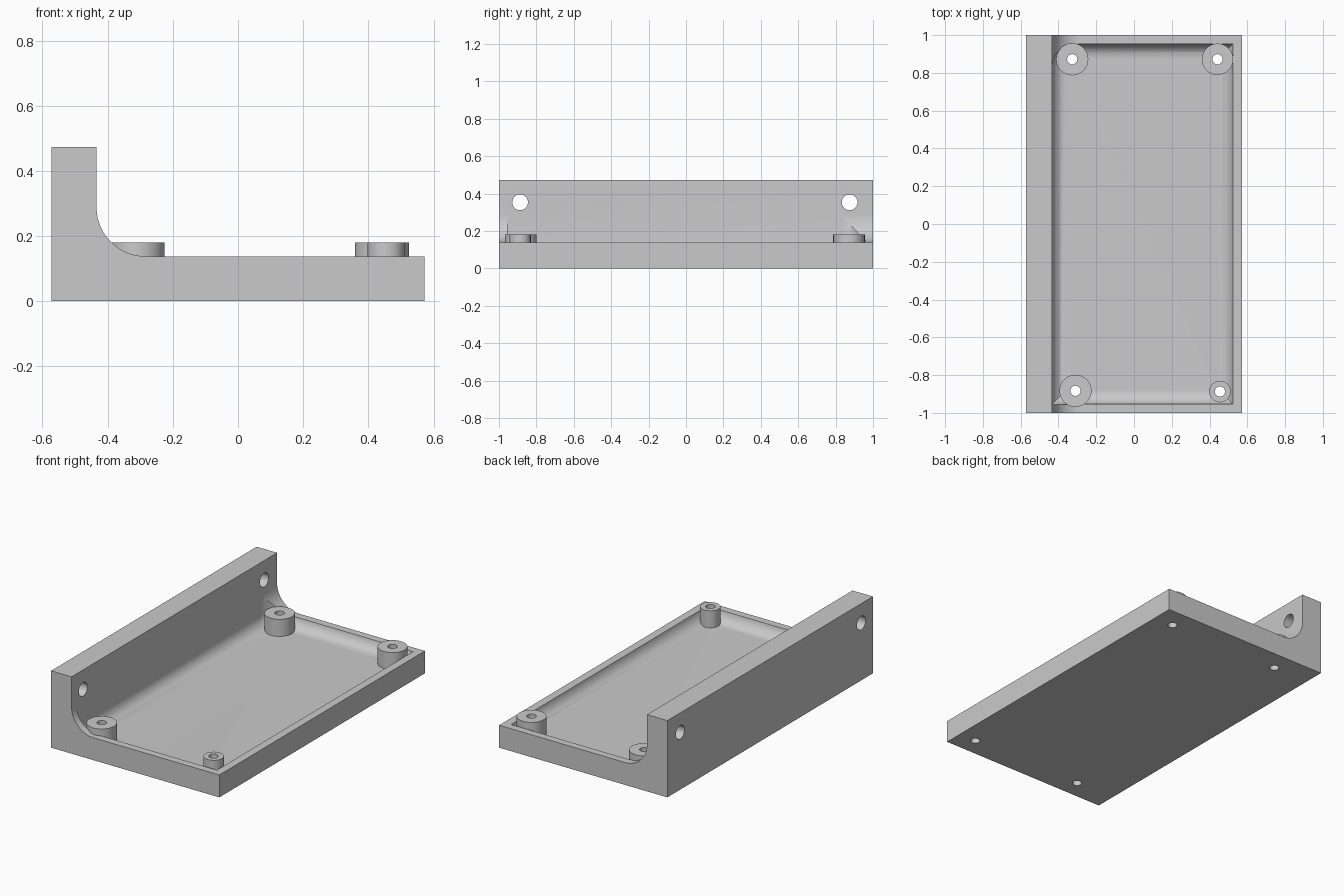
import bpy, bmesh, math
from mathutils import Matrix, Vector

cube = bpy.data.objects.get("Cube")
if cube:
    bpy.data.objects.remove(cube, do_unlink=True)

grey = bpy.data.materials.new("plain grey")
grey.use_nodes = True
colour = (0.59, 0.59, 0.59, 1)
grey.diffuse_color = colour
grey.node_tree.nodes["Principled BSDF"].inputs["Base Color"].default_value = colour


def make(name, bm):
    bmesh.ops.recalc_face_normals(bm, faces=bm.faces[:])
    mesh = bpy.data.meshes.new(name)
    bm.to_mesh(mesh)
    bm.free()
    mesh.materials.append(grey)
    obj = bpy.data.objects.new(name, mesh)
    bpy.context.collection.objects.link(obj)
    return obj


def cylinder(name, centre, radius, depth, axis="Z"):
    bm = bmesh.new()
    turn = Matrix.Rotation(math.pi / 2, 4, "Y") if axis == "X" else Matrix()
    bmesh.ops.create_cone(bm, cap_ends=True, segments=48, radius1=radius,
                          radius2=radius, depth=depth,
                          matrix=Matrix.Translation(centre) @ turn)
    return make(name, bm)


def cut(obj, cutters):
    for cutter in cutters:
        cutter.hide_render = True
        mod = obj.modifiers.new("cut", "BOOLEAN")
        mod.operation = "DIFFERENCE"
        mod.solver = "EXACT"
        mod.object = cutter
    bpy.context.view_layer.objects.active = obj
    for mod in list(obj.modifiers):
        bpy.ops.object.modifier_apply(modifier=mod.name)


# Main dimensions
HALF_X, WALL_X, LENGTH = 0.573, -0.434, 2.0
BASE_Z, TOP_Z, FLOOR_Z, FILLET = 0.138, 0.473, 0.075, 0.15

# L-shaped bracket: filleted profile extruded along y
profile = [(-HALF_X, 0), (HALF_X, 0), (HALF_X, BASE_Z)]
for i in range(17):
    a = math.pi / 2 * i / 16
    profile.append((WALL_X + FILLET * (1 - math.sin(a)),
                    BASE_Z + FILLET * (1 - math.cos(a))))
profile += [(WALL_X, TOP_Z), (-HALF_X, TOP_Z)]
bm = bmesh.new()
face = bm.faces.new([bm.verts.new((x, -LENGTH / 2, z)) for x, z in profile])
extruded = bmesh.ops.extrude_face_region(bm, geom=[face])["geom"]
bmesh.ops.translate(bm, vec=(0, LENGTH, 0),
                    verts=[v for v in extruded if isinstance(v, bmesh.types.BMVert)])
bracket = make("bracket", bm)

# Pocket cutter: one rounded upright corner, rounded floor edges
bm = bmesh.new()
low, high = Vector((WALL_X, -0.955, FLOOR_Z)), Vector((0.525, 0.955, 0.6))
bmesh.ops.create_cube(bm, size=1, matrix=Matrix.Translation((low + high) / 2)
                      @ Matrix.Diagonal((high - low).to_4d()))
corner = [e for e in bm.edges
          if all(v.co.x < 0 and v.co.y > 0 for v in e.verts)]
bmesh.ops.bevel(bm, geom=corner, offset=0.125, segments=12,
                profile=0.5, affect="EDGES")
floor_edges = [e for e in bm.edges
               if all(v.co.z < FLOOR_Z + 0.001 for v in e.verts)]
bmesh.ops.bevel(bm, geom=floor_edges, offset=0.075, segments=10,
                profile=0.5, affect="EDGES")
pocket = make("pocket_cutter", bm)

# Screw bosses: centre and radius
bosses = {
    "back_right_boss": (-0.327, 0.872, 0.085),
    "back_left_boss": (0.442, 0.872, 0.083),
    "front_right_boss": (-0.31, -0.883, 0.085),
    "front_left_boss": (0.455, -0.887, 0.057),
}
parts, bores = [bracket], []
for name, (x, y, r) in bosses.items():
    bottom, top = FLOOR_Z - 0.02, 0.18
    boss = cylinder(name, (x, y, (bottom + top) / 2), r, top - bottom)
    bore = cylinder(name + "_bore", (x, y, 0.1), 0.027, 0.4)
    cut(boss, [bore])
    parts.append(boss)
    bores.append(bore)

# Mounting holes through the upright wall
wall_bores = [cylinder("wall_bore", (-0.5, y, 0.353), 0.042, 0.3, "X")
              for y in (-0.887, 0.875)]
cut(bracket, [pocket] + bores + wall_bores)

for helper in [pocket] + bores + wall_bores:
    bpy.data.objects.remove(helper, do_unlink=True)

# Smooth rounded surfaces, crisp edges
for obj in parts:
    bpy.ops.object.select_all(action="DESELECT")
    obj.select_set(True)
    bpy.context.view_layer.objects.active = obj
    bpy.ops.object.shade_smooth_by_angle(angle=math.radians(30))
